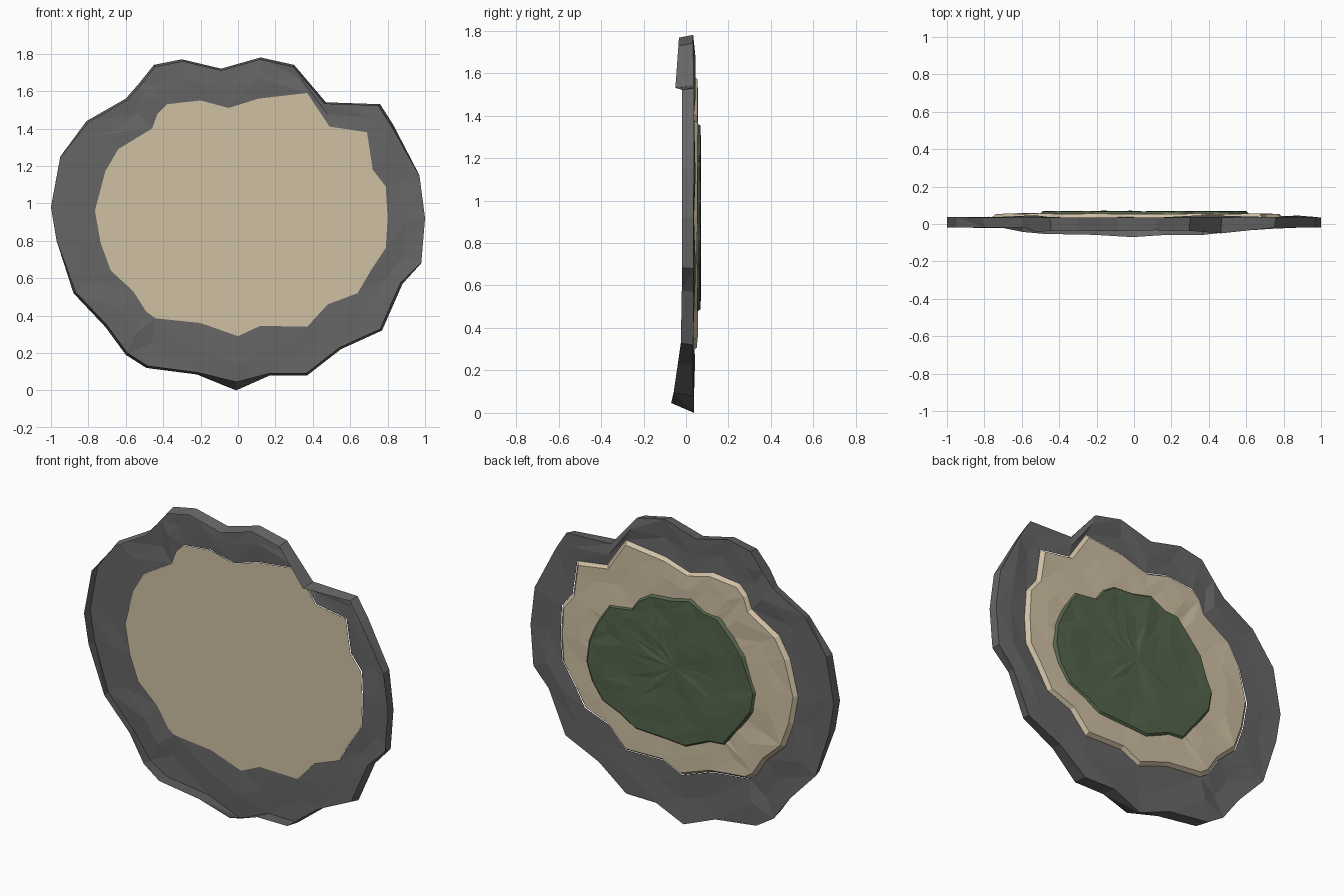
import bpy, bmesh, random

if "Cube" in bpy.data.objects:
    bpy.data.objects.remove(bpy.data.objects["Cube"])

random.seed(4)
CX, CZ = 0.03, 0.93  # middle of the plaque

# Outlines as seen from the front (x, z)
STONE = [(-.45, 1.74), (-.30, 1.77), (-.09, 1.72), (.12, 1.78), (.30, 1.74), (.47, 1.54), (.76, 1.53),
         (.83, 1.42), (.97, 1.15), (1.0, .92), (.98, .68), (.88, .57), (.77, .32), (.55, .22),
         (.37, .08), (.17, .08), (-.01, 0), (-.22, .085), (-.49, .12), (-.60, .19), (-.71, .34),
         (-.88, .52), (-.97, .80), (-1.0, .98), (-.95, 1.25), (-.81, 1.44), (-.60, 1.56), (-.53, 1.64)]
SAND = [(-.38, 1.53), (-.20, 1.55), (-.05, 1.51), (.11, 1.56), (.37, 1.59), (.49, 1.41), (.69, 1.38),
        (.72, 1.18), (.79, 1.09), (.80, .92), (.79, .76), (.71, .64), (.64, .52), (.48, .46),
        (.37, .34), (.12, .345), (0, .29), (-.20, .36), (-.44, .385), (-.49, .42), (-.56, .53),
        (-.68, .64), (-.735, .79), (-.765, .96), (-.71, 1.17), (-.64, 1.29), (-.46, 1.40), (-.43, 1.48)]
MOSS = [(.27, 1.28), (.19, 1.33), (.05, 1.34), (-.07, 1.37), (-.17, 1.32), (-.26, 1.31), (-.355, 1.21),
        (-.43, 1.12), (-.48, .985), (-.51, .92), (-.49, .80), (-.41, .69), (-.30, .55), (-.20, .54),
        (-.04, .47), (.09, .48), (.30, .49), (.40, .55), (.52, .60), (.59, .70), (.625, .81),
        (.61, .94), (.57, 1.03), (.52, 1.12), (.47, 1.19), (.32, 1.21)]


def material(name, rgb):
    m = bpy.data.materials.new(name)
    m.diffuse_color = (*rgb, 1)
    m.use_nodes = True
    m.node_tree.nodes["Principled BSDF"].inputs["Base Color"].default_value = m.diffuse_color
    return m


def scaled(outline, s):
    return [(CX + (x - CX) * s, CZ + (z - CZ) * s) for x, z in outline]


def ring(bm, outline, y, jitter=0.0):
    return [bm.verts.new((x, y + random.uniform(-jitter, jitter), z)) for x, z in outline]


def bridge(bm, a, b):
    """Triangulated band between two rings."""
    n = len(a)
    for i in range(n):
        j = (i + 1) % n
        if i % 2:
            bm.faces.new((a[i], a[j], b[j]))
            bm.faces.new((a[i], b[j], b[i]))
        else:
            bm.faces.new((a[i], a[j], b[i]))
            bm.faces.new((a[j], b[j], b[i]))


def finish(bm, name, mat):
    bmesh.ops.recalc_face_normals(bm, faces=bm.faces)
    me = bpy.data.meshes.new(name)
    bm.to_mesh(me)
    bm.free()
    me.materials.append(mat)
    ob = bpy.data.objects.new(name, me)
    bpy.context.collection.objects.link(ob)


def slab(name, outline, y0, y1, taper, rough, mat):
    """Solid layer: flat front, tapered rim, rough faceted back."""
    bm = bmesh.new()
    front = ring(bm, outline, y0)
    bm.faces.new(front)
    prev = front
    for s, y, j in ((taper, y1, rough / 2), (taper * .84, y1, rough),
                    (taper * .6, y1, rough), (taper * .3, y1, rough)):
        cur = ring(bm, scaled(outline, s), y, j)
        bridge(bm, prev, cur)
        prev = cur
    mid = bm.verts.new((CX, y1, CZ))
    for i in range(len(prev)):
        bm.faces.new((prev[i], prev[(i + 1) % len(prev)], mid))
    finish(bm, name, mat)


def lip_depth(x, z):
    """How far the stone rim reaches forward: deeper at top and bottom."""
    if z > 1.53 and abs(x) < .55:
        return -.05 + (z - 1.54) * .07
    if z < .35:
        return -.02 - .05 * (.35 - z) / .35
    return -.02


grey = material("dark stone grey", (.133, .133, .133))
tan = material("sand tan", (.63, .527, .371))
green = material("moss green", (.09, .13, .072))

# Stone ring: a faceted sheet with a rim wall, open at the front
bm = bmesh.new()
lip = []
for x, z in STONE:
    s = .95 if z < .05 else .985
    lip.append(bm.verts.new((CX + (x - CX) * s if abs(x) < .95 else x, lip_depth(x, z), CZ + (z - CZ) * s)))
prev = ring(bm, STONE, .036, .003)
bridge(bm, lip, prev)
for t, j in ((.5, .011), (1.0, .002)):
    pts = [(a[0] + (b[0] - a[0]) * t, a[1] + (b[1] - a[1]) * t) for a, b in zip(STONE, SAND)]
    cur = ring(bm, pts, .036, j)
    bridge(bm, prev, cur)
    prev = cur
finish(bm, "stone_ring", grey)

# Sand layer and moss layer stacked on the back
slab("sand_layer", SAND, .030, .054, .97, .004, tan)
slab("moss_layer", MOSS, .046, .067, .96, .004, green)
